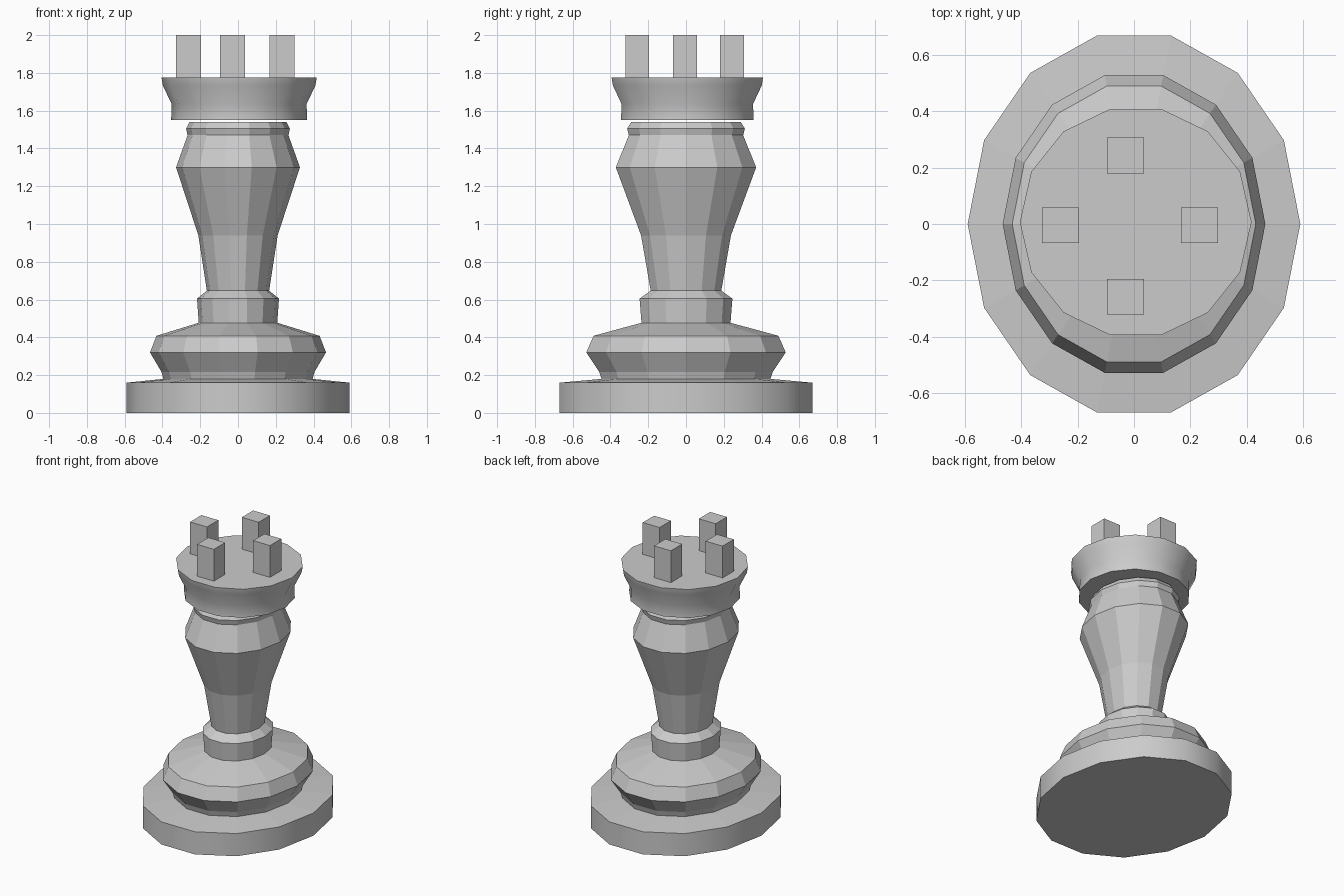
import bpy, bmesh
from math import cos, sin, tau

if "Cube" in bpy.data.objects:
    bpy.data.objects.remove(bpy.data.objects["Cube"])

SIDES = 14


def lathe(name, profile, stretch=1.0, center=(0, 0), smooth_above=None, smooth_below=None):
    """Turn a (radius, z) profile into a capped solid with SIDES sides."""
    bm = bmesh.new()
    rings = []
    for r, z in profile:
        rings.append([bm.verts.new((center[0] + r * cos(tau * i / SIDES),
                                    center[1] + stretch * r * sin(tau * i / SIDES), z))
                      for i in range(SIDES)])
    for k, (low, high) in enumerate(zip(rings, rings[1:])):
        for i in range(SIDES):
            j = (i + 1) % SIDES
            face = bm.faces.new((low[i], low[j], high[j], high[i]))
            z0, z1 = profile[k][1], profile[k + 1][1]
            face.smooth = ((smooth_below is not None and z1 <= smooth_below) or
                           (smooth_above is not None and z0 >= smooth_above))
    bm.faces.new(rings[0][::-1])
    bm.faces.new(rings[-1])
    # Keep horizontal rims crisp
    for e in bm.edges:
        if e.calc_face_angle(0) > 0.52:
            e.smooth = False
    finish(name, bm)


def finish(name, bm):
    mesh = bpy.data.meshes.new(name)
    bm.to_mesh(mesh)
    bm.free()
    obj = bpy.data.objects.new(name, mesh)
    bpy.context.collection.objects.link(obj)


# Turned base and faceted stem, slightly deeper than wide
lathe("turned_body", [
    (0.59, 0.0), (0.59, 0.16), (0.395, 0.18), (0.405, 0.217), (0.466, 0.32),
    (0.432, 0.408), (0.208, 0.477), (0.217, 0.605), (0.165, 0.647),
    (0.21, 0.94), (0.328, 1.30), (0.267, 1.47), (0.275, 1.505), (0.256, 1.54),
], stretch=1.162, smooth_below=0.165)

# Flared round crown floating just above the stem
lathe("crown", [(0.36, 1.55), (0.357, 1.635), (0.404, 1.733), (0.411, 1.775)],
      center=(0.006, 0.007), smooth_above=1.5)

# Four battlement blocks
for side, x, y in (("left", -0.261, -0.005), ("right", 0.232, -0.005),
                   ("back", -0.030, 0.243), ("front", -0.030, -0.258)):
    bm = bmesh.new()
    bmesh.ops.create_cube(bm, size=1)
    bmesh.ops.scale(bm, vec=(0.132, 0.126, 0.225), verts=bm.verts)
    bmesh.ops.translate(bm, vec=(x, y, 1.8875), verts=bm.verts)
    finish("battlement_" + side, bm)
